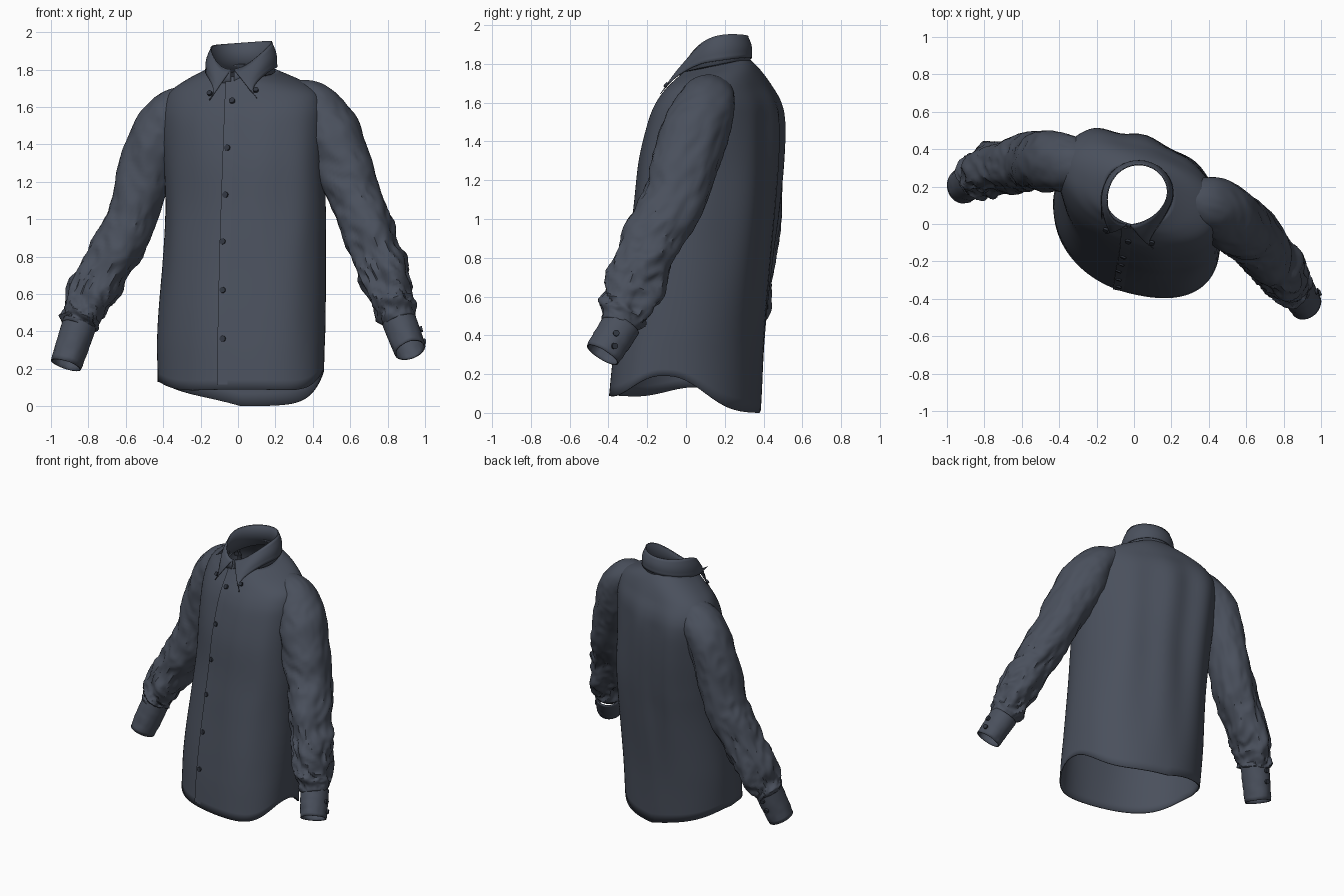
import bpy, bmesh, math
from mathutils import Vector, noise
from mathutils.bvhtree import BVHTree

if "Cube" in bpy.data.objects:
    bpy.data.objects.remove(bpy.data.objects["Cube"])


def material(name, color):
    mat = bpy.data.materials.new(name)
    mat.use_nodes = True
    mat.diffuse_color = (*color, 1)
    mat.node_tree.nodes["Principled BSDF"].inputs["Base Color"].default_value = (*color, 1)
    return mat


CLOTH = material("slate cloth", (0.068, 0.08, 0.108))
BUTTON = material("dark button", (0.03, 0.036, 0.05))


def spline(points, steps):
    """Smooth curve through rows of numbers."""
    rows = [Vector(p) for p in points]
    rows = [rows[0] * 2 - rows[1]] + rows + [rows[-1] * 2 - rows[-2]]
    out = []
    for a, b, c, d in zip(rows, rows[1:], rows[2:], rows[3:]):
        for i in range(steps):
            t = i / steps
            out.append(b + (c - a) * (t / 2) + (a * 2 - b * 5 + c * 4 - d) * (t * t / 2)
                       + (b * 3 - a - c * 3 + d) * (t ** 3 / 2))
    return out + [rows[-2]]


def loft(name, rings, closed=True, thick=0.008):
    """Skin rows of points into an open cloth surface; return it and its search tree."""
    bm = bmesh.new()
    grid = [[bm.verts.new(p) for p in ring] for ring in rings]
    n = len(grid[0])
    for low, high in zip(grid, grid[1:]):
        for j in range(n if closed else n - 1):
            k = (j + 1) % n
            bm.faces.new((low[j], low[k], high[k], high[j]))
    bm.normal_update()
    tree = BVHTree.FromBMesh(bm)
    mesh = bpy.data.meshes.new(name)
    bm.to_mesh(mesh)
    bm.free()
    obj = bpy.data.objects.new(name, mesh)
    bpy.context.collection.objects.link(obj)
    mesh.materials.append(CLOTH)
    if thick:
        mod = obj.modifiers.new("cloth thickness", "SOLIDIFY")
        mod.thickness = thick
    bpy.ops.object.select_all(action="DESELECT")
    bpy.context.view_layer.objects.active = obj
    obj.select_set(True)
    bpy.ops.object.shade_smooth_by_angle(angle=math.radians(40))
    return obj, tree


def trim(obj, tree, reach=.18):
    """Open the armhole: drop cloth lying inside the other surface."""
    def inside(p):
        loc, normal = tree.find_nearest(p, reach)[:2]
        return loc is not None and (p - loc).dot(normal) < -.01
    bm = bmesh.new()
    bm.from_mesh(obj.data)
    doomed = [f for f in bm.faces if all(inside(v.co) for v in f.verts)]
    bmesh.ops.delete(bm, geom=doomed, context="FACES")
    bm.to_mesh(obj.data)
    bm.free()


def power(v, p):
    return math.copysign(abs(v) ** p, v)


# Torso levels: height, right x, left x, front y, back y, skew, tilt
levels = [(0.0, -.43, .46, -.39, .39, .2, 0), (.4, -.43, .465, -.36, .41, .2, 0),
          (.8, -.40, .47, -.305, .445, .21, 0), (1.05, -.39, .475, -.27, .47, .23, 0),
          (1.3, -.40, .465, -.24, .49, .26, 0), (1.5, -.41, .46, -.19, .495, .28, 0),
          (1.6, -.4, .455, -.15, .48, .28, 0), (1.68, -.36, .43, -.1, .435, .26, .03),
          (1.74, -.27, .35, -.055, .385, .2, .1), (1.795, -.16, .2, -.01, .325, .05, .2)]
SEG = 96
rings = []
for z, x0, x1, y0, y1, skew, tilt in spline(levels, 6):
    cx, cy, a, half = (x0 + x1) / 2, (y0 + y1) / 2, (x1 - x0) / 2, (y1 - y0) / 2
    b = math.sqrt(half ** 2 - (skew * a) ** 2)
    rise = min(1, z)
    ring = []
    for j in range(SEG):
        ang = math.tau * j / SEG
        c, s = math.cos(ang), math.sin(ang)
        # each quarter of the twisted body has its own fullness
        if s < 0:
            p = .92 if c < 0 else .85 + .1 * rise
        else:
            p = 1.1 - .22 * rise if c < 0 else .88
        x = a * power(c, p)
        y = b * power(s, p) - skew * x
        # curved shirt-tail hem fading out upwards
        hem = .045 - .045 * s + c ** 6 * (.115 + .03 * c) + .1 * max(0, -c) * max(0, s)
        pz = z + hem * max(0, 1 - z / .4) + tilt * y
        # pleats down the back and soft drape everywhere
        fade = max(0, min(1, (z - .1) / .8)) * max(0, min(1, (1.74 - z) / .25))
        y += max(0, s) ** 2 * fade * .01 * math.sin(x * 24 + .6 * z)
        soft = noise.noise(Vector((c * 2, s * 2, z * 1.3))) * .012 * fade
        ring.append(Vector((cx + x + c * soft, cy + y + s * soft, pz)))
    rings.append(ring)
body, torso = loft("shirt_body", rings)


def front(x, z, lift=0.0):
    hit = torso.ray_cast(Vector((x, -2, z)), Vector((0, 1, 0)))[0]
    return Vector((x, (hit.y if hit else 0) - lift, z))


def button(name, tree, origin, direction, radius=.016, lift=.006):
    hit, normal = tree.ray_cast(Vector(origin), Vector(direction))[:2]
    if hit is None:
        return
    if normal.dot(Vector(direction)) > 0:
        normal = -normal
    bpy.ops.mesh.primitive_cylinder_add(vertices=16, radius=radius, depth=.014,
                                        location=hit + normal * lift)
    obj = bpy.context.object
    obj.name = name
    obj.rotation_euler = normal.to_track_quat("Z", "Y").to_euler()
    obj.data.materials.append(BUTTON)


def tube(name, path, crumple, steps, segs=56):
    """Cloth tube along rows of x, y, z, radius with creases growing down its length."""
    rows = spline(path, steps)
    centres = [Vector(r[:3]) for r in rows]
    rings = []
    for i, row in enumerate(rows):
        t = (centres[min(i + 1, len(rows) - 1)] - centres[max(i - 1, 0)]).normalized()
        side = Vector((0, 1, 0)).cross(t).normalized()
        fore = t.cross(side)
        u = i / (len(rows) - 1)
        amp = crumple * (.2 + 1.6 * u * u) * min(1, (1 - u) * 9 + .15)
        ring = []
        for j in range(segs):
            ang = math.tau * j / segs
            c, s = math.cos(ang), math.sin(ang)
            swirl = u * 11 + .7 * math.sin(ang + 2 * u)
            crease = noise.noise(Vector((c * 1.3, s * 1.3, swirl)))
            crease += .6 * (.35 - abs(noise.noise(Vector((c * 2.4 + 5, s * 2.4, swirl * 1.7)))) * 1.6)
            r = row[3] * (1 + amp * crease)
            ring.append(centres[i] + side * (c * r) + fore * (s * r * 1.1))
        rings.append(ring)
    return loft(name, rings)


# Sleeves, opening into the shoulders
sleeves = [
    tube("right_sleeve", [(-.22, .28, 1.615, .1), (-.33, .315, 1.57, .13), (-.42, .335, 1.46, .147),
                          (-.495, .335, 1.25, .145), (-.57, .33, 1.0, .14), (-.67, .32, .8, .135),
                          (-.78, .29, .6, .125), (-.84, .26, .47, .108), (-.86, .245, .42, .085)], .22, 12),
    tube("left_sleeve", [(.28, .14, 1.645, .1), (.4, .11, 1.605, .13), (.485, .06, 1.48, .157),
                         (.565, -.01, 1.28, .155), (.645, -.08, 1.07, .145), (.72, -.17, .88, .138),
                         (.79, -.25, .7, .13), (.835, -.31, .54, .116), (.87, -.345, .45, .085)], .22, 12)]
for sleeve, tree in sleeves:
    trim(sleeve, torso)
    trim(body, tree)

# Cuffs
right_cuff = tube("right_cuff", [(-.84, .26, .46, .092), (-.88, .23, .34, .09),
                                 (-.92, .2, .22, .084)], .05, 5)[1]
left_cuff = tube("left_cuff", [(.86, -.33, .46, .092), (.89, -.38, .38, .09),
                               (.92, -.43, .3, .085)], .05, 5)[1]
for i in range(2):
    button("left_cuff_button", left_cuff, (2, -.36 - .01 * i, .41 - .065 * i), (-1, 0, 0))
    button("right_cuff_button", right_cuff, (-.87 - .02 * i, 2, .38 - .07 * i), (0, -1, 0))

# Placket: raised along its right edge, running into the cloth on its left
strip = []
for i in range(41):
    z = .115 + 1.62 * i / 40
    x = -.112 + .045 * (i / 40) ** 1.5
    strip.append([front(x + .07 * k / 4, z, .009 - .011 * k / 4) for k in range(5)])
    strip[-1].insert(0, front(x, z, -.003))
loft("button_placket", strip, closed=False, thick=0)

for x, z in ((-.03, 1.63), (-.055, 1.38), (-.065, 1.13), (-.08, .88), (-.08, .62), (-.08, .36)):
    button("front_button", torso, (x, -2, z), (0, 1, 0))

# Collar: standing band, then a leaf folded over it with two buttoned-down points
TIPS = {1: (.1, 1.645), -1: (-.15, 1.635)}
band, leaf = [[], [], []], [[] for _ in range(8)]
N = 72
for j in range(N + 1):
    u = 2 * j / N - 1
    ang = math.pi / 2 - u * math.pi * .985
    c, s = math.cos(ang), math.sin(ang)
    back = (1 + s) / 2
    around = Vector((c, s, 0))
    centre = Vector((.025 - .055 * (1 - back) ** 3, .157, .012 * c))
    fold = centre + around * .158 + Vector((0, 0, 1.80 + .143 * (1 - (1 - back) ** 3.6)))
    base = centre + around * .174 + Vector((0, 0, 1.73 + .06 * back))
    edge = centre + around * (.198 - .018 * back) + Vector((0, 0, 1.775 + .055 * back))
    w = max(0, (abs(u) - .62) / .38) ** 1.4
    tx, tz = TIPS[1 if u > 0 else -1]
    edge = edge.lerp(front(tx, tz, .014), w)
    for k, row in enumerate(band):
        row.append(base.lerp(fold, k / 2))
    for k, row in enumerate(leaf):
        t = k / 7
        puff = math.sin(math.pi * min(1, t * 1.1)) * .01
        p = fold.lerp(edge, t) + around * (puff + .004)
        if p.z < 1.8 and s < 0:
            p.y = min(p.y, front(p.x, p.z, .012).y)
        row.append(p)
loft("collar_band", band, closed=False, thick=.006)
loft("collar_leaf", leaf, closed=False, thick=.006)
for x, z in ((-.145, 1.665), (.098, 1.68)):
    button("collar_button", torso, (x, -2, z), (0, 1, 0), .014, .018)
